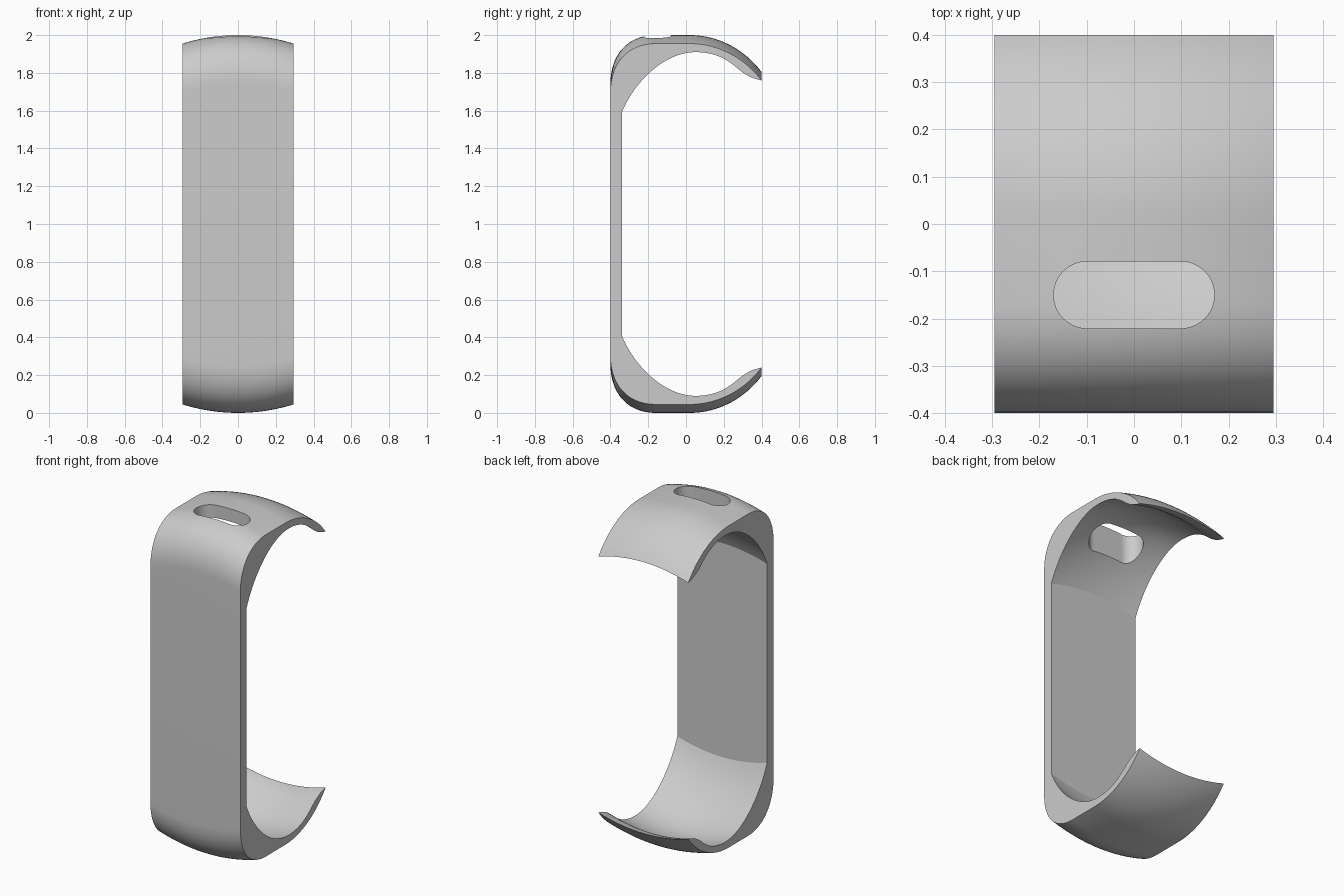
import bpy, bmesh, math
from mathutils import Vector
from mathutils.geometry import interpolate_bezier

HALF_W, CROWN, COLS = 0.295, 0.045, 28

cube = bpy.data.objects.get("Cube")
if cube:
    bpy.data.objects.remove(cube, do_unlink=True)

grey = bpy.data.materials.new("grey_plastic")
grey.use_nodes = True
colour = (0.6, 0.6, 0.6, 1)
grey.diffuse_color = colour
grey.node_tree.nodes["Principled BSDF"].inputs["Base Color"].default_value = colour


def bezier(a, b, c, d, n):
    """Points of one bezier in the y-z plane, without its last point."""
    return [Vector(p[:2]) for p in interpolate_bezier(
        *[Vector((*q, 0)) for q in (a, b, c, d)], n + 1)][:-1]


def make_object(name, bm):
    bmesh.ops.recalc_face_normals(bm, faces=bm.faces)
    mesh = bpy.data.meshes.new(name)
    bm.to_mesh(mesh)
    bm.free()
    mesh.materials.append(grey)
    obj = bpy.data.objects.new(name, mesh)
    bpy.context.collection.objects.link(obj)
    return obj


# Upper half of the side profile: outer skin to the tip, then inner skin back
tip = (0.4, 1.76)
upper = bezier((-0.4, 1.70), (-0.4, 1.85), (-0.31, 1.955), (-0.16, 1.955), 20)
upper.append(Vector((-0.16, 1.955)))
upper += bezier((0.02, 1.955), (0.17, 1.955), (0.31, 1.88), tip, 19)
upper += bezier(tip, (0.35, 1.77), (0.31, 1.79), (0.26, 1.835), 10)
upper += bezier((0.26, 1.835), (0.21, 1.875), (0.15, 1.91), (0.05, 1.91), 10)
upper += bezier((0.05, 1.91), (-0.11, 1.91), (-0.27, 1.76), (-0.34, 1.59), 20)
upper.append(Vector((-0.34, 1.59)))
profile = upper + [Vector((p.x, 2 - p.y)) for p in reversed(upper)]

# Band: sweep the profile across the width with crowned ends
bm = bmesh.new()
rows = []
for i in range(COLS + 1):
    t = 2 * i / COLS - 1
    lift = CROWN * (1 - t * t)
    rows.append([bm.verts.new((t * HALF_W, p.x, p.y + math.copysign(lift, p.y - 1)))
                 for p in profile])
n = len(profile)
for a, b in zip(rows, rows[1:]):
    for k in range(n):
        bm.faces.new((a[k], a[(k + 1) % n], b[(k + 1) % n], b[k]))

# Side walls: bridge outer skin to inner skin, in the upper and lower hooks
last = len(upper) - 1
for row in (rows[0], rows[-1]):
    for half in (row[:last + 1], row[:last:-1]):
        for k in range(last // 2):
            corners = (half[k], half[k + 1], half[last - k - 1], half[last - k])
            bm.faces.new(list(dict.fromkeys(corners)))
    bm.faces.new((row[0], row[last], row[last + 1], row[-1]))
band = make_object("band", bm)

# Slot cutter: a rounded bar through the top only
bm = bmesh.new()
ring = []
for side in (1, -1):
    for k in range(25):
        a = -side * math.pi / 2 + math.pi * k / 24
        ring.append(bm.verts.new((side * 0.098 + 0.072 * math.cos(a),
                                  -0.15 + 0.071 * math.sin(a), 1.5)))
base = bm.faces.new(ring)
top = bmesh.ops.extrude_face_region(bm, geom=[base])["geom"]
bmesh.ops.translate(bm, vec=(0, 0, 0.8),
                    verts=[v for v in top if isinstance(v, bmesh.types.BMVert)])
cutter = make_object("slot_cutter", bm)
cutter.hide_render = True

cut = band.modifiers.new("slot", "BOOLEAN")
cut.operation = "DIFFERENCE"
cut.solver = "EXACT"
cut.object = cutter
bpy.ops.object.select_all(action="DESELECT")
bpy.context.view_layer.objects.active = band
band.select_set(True)
bpy.ops.object.modifier_apply(modifier=cut.name)
bpy.data.objects.remove(cutter, do_unlink=True)

# Smooth skins with crisp rims
bpy.ops.object.shade_smooth_by_angle(angle=math.radians(18))
